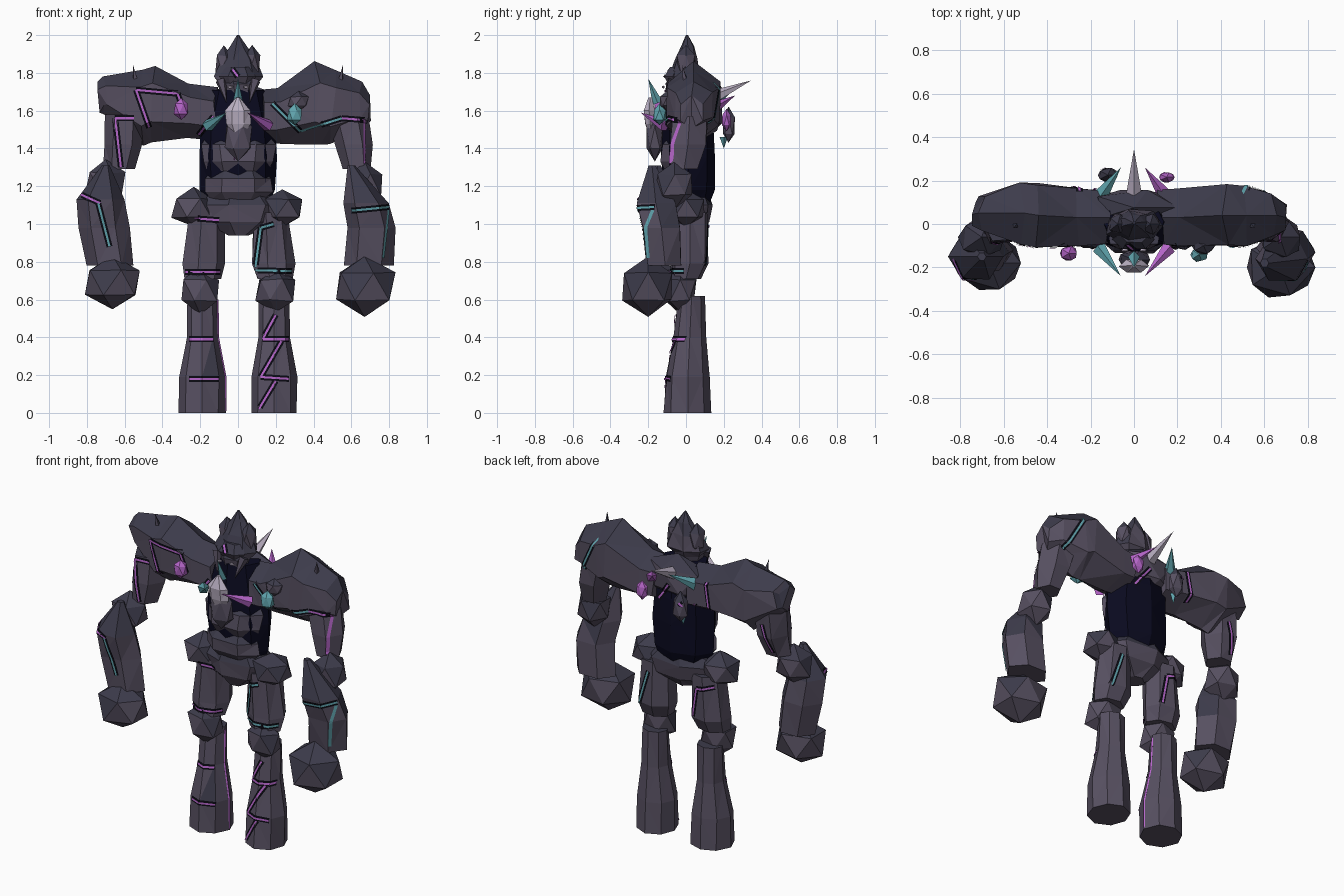
import bpy, bmesh, math, random
from mathutils import Vector, Matrix
from mathutils.bvhtree import BVHTree

cube = bpy.data.objects.get("Cube")
if cube:
    bpy.data.objects.remove(cube, do_unlink=True)


def material(name, rgb):
    m = bpy.data.materials.new(name)
    m.use_nodes = True
    m.diffuse_color = (*rgb, 1)
    bsdf = next(n for n in m.node_tree.nodes if n.type == 'BSDF_PRINCIPLED')
    bsdf.inputs["Base Color"].default_value = (*rgb, 1)
    bsdf.inputs["Roughness"].default_value = 0.9
    return m


MAUVE = material("mauve_rock", (.095, .08, .12))
SLATE = material("slate_rock", (.046, .044, .07))
NAVY = material("navy_core", (.003, .003, .014))
BLACK = material("crack_black", (.003, .003, .006))
PINK = material("magenta_crystal", (.46, .13, .58))
TEAL = material("teal_crystal", (.12, .38, .43))
PALE = material("pale_crystal", (.5, .44, .55))

rock_verts, rock_faces = [], []


def finish(bm, name, mat, solid=True):
    """Turn a bmesh into a flat shaded object; rock is slate on its upper faces."""
    if solid:
        bmesh.ops.triangulate(bm, faces=bm.faces)
        bmesh.ops.recalc_face_normals(bm, faces=bm.faces)
    mesh = bpy.data.meshes.new(name)
    mesh.materials.append(mat)
    bm.normal_update()
    if mat is MAUVE:
        mesh.materials.append(SLATE)
        for f in bm.faces:
            f.material_index = int(f.normal.z > .2)
    if mat in (MAUVE, NAVY):
        bm.verts.index_update()
        start = len(rock_verts)
        rock_verts.extend(v.co.copy() for v in bm.verts)
        rock_faces.extend([start + v.index for v in f.verts] for f in bm.faces)
    bm.to_mesh(mesh)
    bm.free()
    obj = bpy.data.objects.new(name, mesh)
    bpy.context.collection.objects.link(obj)


def loft(name, rings, mat=MAUVE, axis='z', sides=8, jitter=.06, seed=1, phase=0):
    """Faceted rock through rings of (x, y, z, radius a, radius b)."""
    rng = random.Random(seed)
    bm = bmesh.new()
    rows = []
    for x, y, z, a, b in rings:
        row = []
        for i in range(sides):
            t = 2 * math.pi * i / sides + phase
            k = 1 + rng.uniform(-jitter, jitter)
            u, v = a * k * math.cos(t), b * k * math.sin(t)
            off = Vector((u, v, 0)) if axis == 'z' else Vector((rng.uniform(-.4, .4) * jitter, u, v))
            row.append(bm.verts.new(Vector((x, y, z)) + off))
        rows.append(row)
    for r, s in zip(rows, rows[1:]):
        for i in range(sides):
            j = (i + 1) % sides
            bm.faces.new((r[i], r[j], s[j], s[i]))
    bm.faces.new(rows[0])
    bm.faces.new(rows[-1])
    finish(bm, name, mat)


def lump(name, centre, size, mat=MAUVE, seed=1, jitter=.1):
    """Twenty sided boulder with half sizes along each axis."""
    rng = random.Random(seed)
    bm = bmesh.new()
    bmesh.ops.create_icosphere(bm, subdivisions=1, radius=1.06)
    for v in bm.verts:
        k = 1 + rng.uniform(-jitter, jitter)
        v.co = Vector(c + k * s * p for c, s, p in zip(centre, size, v.co))
    finish(bm, name, mat)


def spike(name, base, tip, radius, mat, sides=5):
    base, tip = Vector(base), Vector(tip)
    d = tip - base
    bm = bmesh.new()
    turn = Matrix.Translation((base + tip) / 2) @ d.to_track_quat('Z', 'Y').to_matrix().to_4x4()
    bmesh.ops.create_cone(bm, cap_ends=True, segments=sides, radius1=radius,
                          radius2=0, depth=d.length, matrix=turn)
    finish(bm, name, mat)


# Legs
for side, s in (("left", 1), ("right", -1)):
    x = .19 * s
    loft(side + "_shin", [(x, .01, 0, .122, .125), (x, .01, .19, .122, .115),
                          (x, .02, .4, .083, .085), (x, .03, .62, .08, .07)], seed=3 + s, jitter=.04)
    lump(side + "_knee", (x + .01 * s, -.03, .65), (.11, .09, .115), seed=7 + s)
    loft(side + "_thigh", [(x, 0, .71, .1, .08), (x - .008 * s, .02, .79, .118, .1),
                           (x - .02 * s, .02, 1.06, .095, .1)], sides=7, seed=11 + s)
    lump(side + "_hip", (.235 * s, 0, 1.085), (.115, .11, .1), seed=15 + s)

# Pelvis, belly and core
loft("pelvis", [(0, 0, .94, .06, .06), (0, .01, 1.01, .2, .12),
                (0, .01, 1.1, .24, .13), (0, .01, 1.15, .18, .11)], sides=7, seed=4)
loft("torso_core", [(0, .02, 1.1, .16, .1), (0, .02, 1.18, .2, .13), (0, .01, 1.35, .21, .14),
                    (0, .01, 1.5, .2, .14), (0, .01, 1.71, .14, .11)], NAVY, jitter=.03)
loft("belly_plate", [(0, -.04, 1.13, .14, .07), (0, -.05, 1.17, .175, .09),
                     (0, -.05, 1.24, .18, .1), (0, -.04, 1.29, .14, .07)], sides=6, seed=8)
loft("chest_plate", [(0, -.04, 1.28, .16, .08), (0, -.05, 1.33, .18, .1),
                     (0, -.04, 1.42, .2, .1), (0, -.02, 1.47, .16, .07)], sides=6, seed=9, jitter=.04)
lump("upper_back", (0, .075, 1.62), (.21, .09, .135), seed=41, jitter=.05)

# Shoulders, built outward from the neck
loft("left_shoulder", [(.12, .03, 1.57, .14, .14), (.22, .03, 1.57, .15, .15), (.42, .04, 1.645, .165, .215),
                       (.5, .04, 1.62, .16, .2), (.65, .04, 1.63, .11, .13), (.685, .03, 1.59, .07, .09)],
     axis='x', sides=6, seed=5, jitter=.05, phase=math.pi / 2)
loft("right_shoulder", [(-.12, .03, 1.58, .14, .14), (-.26, .03, 1.6, .15, .14), (-.45, .04, 1.64, .165, .205),
                        (-.52, .05, 1.62, .16, .2), (-.7, .05, 1.68, .09, .1), (-.725, .045, 1.67, .06, .08)],
     axis='x', sides=6, seed=6, jitter=.05, phase=math.pi / 2)

# Arms
loft("left_upper_arm", [(.63, -.01, 1.29, .075, .08), (.61, .01, 1.42, .1, .11),
                        (.58, .02, 1.57, .11, .11)], sides=6, seed=21)
loft("right_upper_arm", [(-.63, -.01, 1.29, .08, .08), (-.61, .01, 1.42, .1, .11),
                         (-.6, .02, 1.58, .1, .11)], sides=6, seed=22)
lump("left_elbow", (.67, -.06, 1.21), (.105, .1, .115), seed=23)
lump("right_elbow", (-.7, -.06, 1.22), (.105, .1, .11), seed=24)
loft("left_forearm", [(.6, -.18, 1.31, .02, .02), (.68, -.16, 1.11, .125, .115),
                      (.71, -.13, .98, .13, .11), (.69, -.11, .78, .13, .1)], sides=6, seed=25)
loft("right_forearm", [(-.7, -.15, 1.31, .02, .02), (-.73, -.15, 1.13, .125, .115),
                       (-.71, -.13, .98, .13, .11), (-.68, -.12, .78, .12, .1)], sides=6, seed=26)
lump("left_fist", (.67, -.2, .67), (.165, .145, .15), seed=27, jitter=.06)
lump("right_fist", (-.665, -.18, .69), (.16, .135, .14), seed=28, jitter=.06)

# Head with crown of shards
loft("head", [(0, -.03, 1.64, .06, .06), (0, -.03, 1.74, .1, .08), (0, -.01, 1.78, .135, .085),
              (0, 0, 1.87, .1, .06), (0, .01, 1.94, .045, .035), (0, .005, 2, .006, .006)], sides=7, seed=31)
loft("brow", [(0, -.06, 1.745, .08, .04), (0, -.07, 1.78, .1, .05), (0, -.05, 1.83, .07, .04)], sides=6, seed=32)
for s in (-1, 1):
    lump("crown_shard", (.075 * s, 0, 1.85), (.045, .05, .09), seed=50 + s)
    spike("cheek_shard", (.09 * s, -.07, 1.76), (.06 * s, -.12, 1.64), .03, MAUVE)
    lump("eye", (.042 * s, -.12, 1.725), (.016, .008, .008), PALE)
    spike("shoulder_thorn", (.54 * s, 0, 1.74), (.555 * s, -.02, 1.84), .02, MAUVE, 4)

# Crystal beard, nose and front spikes
lump("beard_rock", (0, -.165, 1.46), (.078, .045, .12), seed=33)
loft("beard_crystal", [(0, -.18, 1.44, .008, .008), (0, -.19, 1.53, .065, .03),
                       (0, -.195, 1.6, .068, .035), (0, -.19, 1.67, .01, .01)], PALE, sides=6, seed=34)
spike("nose_crystal", (0, -.15, 1.64), (0, -.2, 1.77), .028, TEAL, 4)
spike("chin_crystal", (-.01, -.14, 1.41), (-.02, -.165, 1.335), .02, PINK, 4)
spike("front_spike_teal", (-.16, -.11, 1.52), (-.06, -.24, 1.59), .034, TEAL)
spike("front_spike_magenta", (.16, -.11, 1.52), (.05, -.24, 1.59), .034, PINK)
lump("chest_crystal_magenta", (-.3, -.135, 1.61), (.04, .035, .055), PINK, seed=35)
lump("chest_crystal_teal", (.3, -.14, 1.58), (.04, .035, .055), TEAL, seed=36)
lump("chest_crystal_rock", (.32, -.1, 1.65), (.055, .04, .05), seed=37)

# Back spikes and floating shards
spike("back_spike_pale", (0, .12, 1.66), (0, .345, 1.76), .042, PALE)
spike("back_spike_teal", (-.16, .12, 1.63), (-.06, .26, 1.72), .04, TEAL)
spike("back_spike_magenta", (.15, .12, 1.6), (.05, .26, 1.68), .04, PINK)
lump("back_shard_magenta", (.15, .215, 1.55), (.04, .025, .055), PINK, seed=38)
lump("back_shard_rock", (-.12, .225, 1.52), (.05, .035, .09), seed=39)
spike("back_shard_teal", (-.12, .2, 1.46), (-.12, .2, 1.4), .022, TEAL, 4)

# Glowing seam down the inner edge of the right shin
loft("shin_seam", [(-.068, .01, .01, .007, .007), (-.068, .01, .19, .007, .007),
                   (-.107, .02, .4, .007, .007), (-.11, .03, .6, .007, .007)], PINK, sides=4)

# Glowing cracks laid onto the rock as thin ribbons
tree = BVHTree.FromPolygons(rock_verts, rock_faces)


def ribbon(name, path, width, lift, mat, facing):
    bm = bmesh.new()
    for p, q in zip(path, path[1:]):
        p, q = Vector(p), Vector(q)
        side = (q - p).orthogonal().normalized() * width / 2
        last = None
        for i in range(17):
            c = p.lerp(q, i / 16)
            pair = []
            for e in (c + side, c - side):
                hit = tree.ray_cast(Vector((e.x, 2 * facing, e.y)), Vector((0, -facing, 0)))[0]
                if hit:
                    pair.append(hit + Vector((0, lift * facing, 0)))
            if len(pair) < 2 or abs(pair[0].y - pair[1].y) > .03:
                last = None
                continue
            pair = [bm.verts.new(v) for v in pair]
            if last and abs(last[0].co.y - pair[0].co.y) < .03:
                f = bm.faces.new((last[0], last[1], pair[1], pair[0]))
                f.normal_update()
                if f.normal.y * facing < 0:
                    f.normal_flip()
            last = pair
    finish(bm, name, mat, solid=False)


FRONT = [
    (PINK, [(-.47, 1.51), (-.54, 1.71), (-.32, 1.69), (-.28, 1.58)]),
    (PINK, [(-.55, 1.56), (-.65, 1.56), (-.62, 1.3)]),
    (PINK, [(-.21, 1.47), (-.13, 1.57)]), (PINK, [(-.03, 1.82), (0, 1.78)]),
    (PINK, [(-.84, 1.16), (-.73, 1.11)]), (TEAL, [(-.74, 1.11), (-.68, .88)]),
    (PINK, [(-.23, 1.03), (-.1, 1.02)]), (PINK, [(-.28, .745), (-.08, .745)]),
    (PINK, [(-.26, .39), (-.13, .39)]), (PINK, [(-.26, .18), (-.1, .18)]),
    (TEAL, [(.19, 1), (.12, .98), (.09, .755), (.3, .75)]),
    (PINK, [(.2, .52), (.13, .39), (.27, .39)]),
    (PINK, [(.23, .38), (.12, .19), (.27, .18)]), (PINK, [(.2, .17), (.11, .02)]),
    (TEAL, [(.18, 1.64), (.33, 1.49), (.55, 1.56)]),
    (PINK, [(.55, 1.56), (.67, 1.55), (.67, 1.32)]),
    (TEAL, [(.6, 1.07), (.8, 1.09), (.77, .82)])]
BACK = [
    (TEAL, [(.5, 1.75), (.62, 1.52)]), (PINK, [(-.25, 1.68), (-.28, 1.5)]),
    (PINK, [(-.6, 1.5), (-.65, 1.32)]), (TEAL, [(.18, 1), (.25, .78)]),
    (PINK, [(.1, 1.48), (.01, 1.6)]), (PINK, [(-.13, 1.56), (-.2, 1.5)]),
    (PINK, [(-.25, 1), (-.15, .98), (-.12, .8)])]
for facing, cracks in ((-1, FRONT), (1, BACK)):
    for mat, path in cracks:
        ribbon("crack_edge", path, .032, .004, BLACK, facing)
        ribbon("crack_glow", path, .011, .008, mat, facing)
